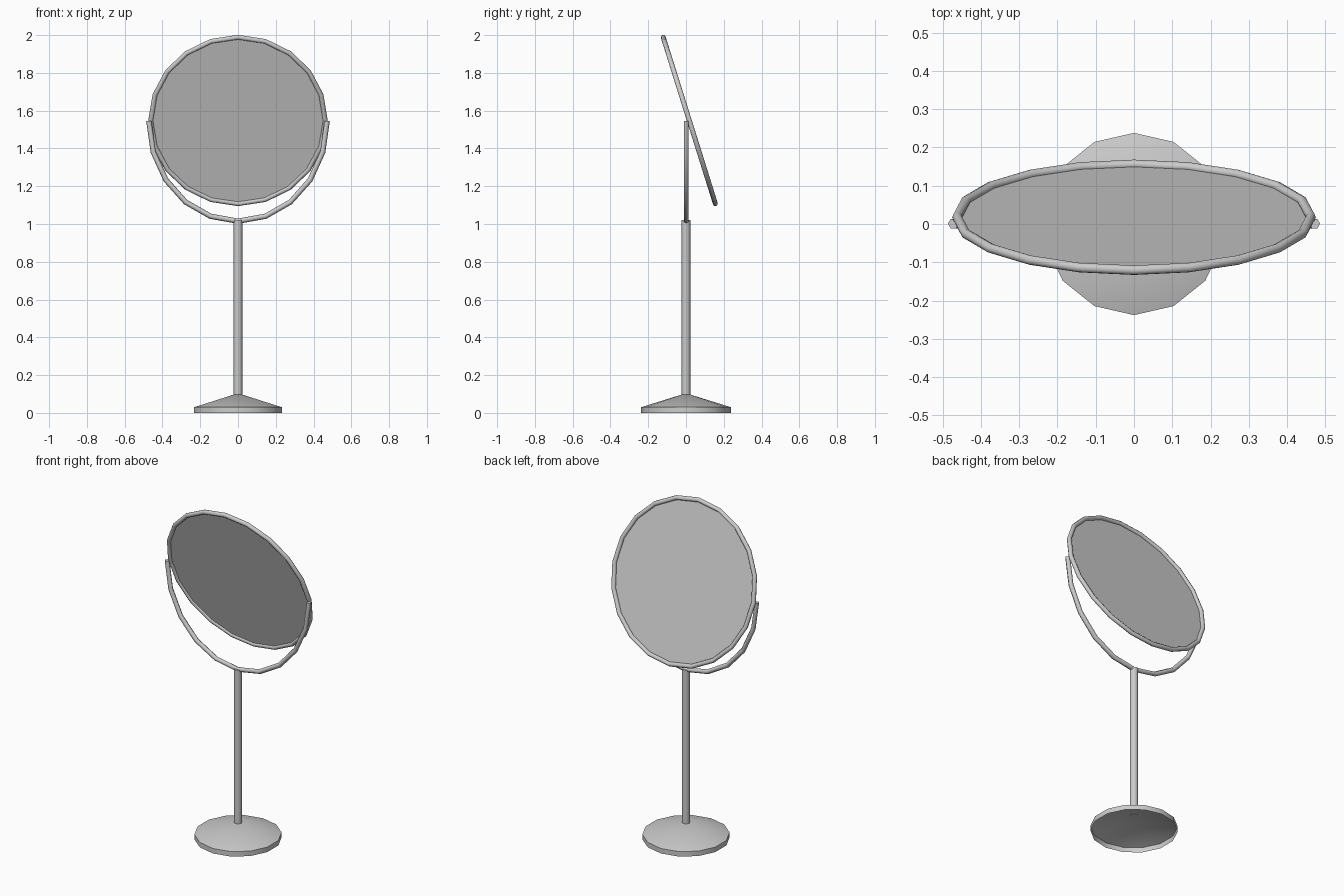
import bpy, bmesh
from math import sin, cos, pi, radians

if "Cube" in bpy.data.objects:
    bpy.data.objects.remove(bpy.data.objects["Cube"])


def finish(name, bm, angle=40):
    bmesh.ops.recalc_face_normals(bm, faces=bm.faces)
    me = bpy.data.meshes.new(name)
    bm.to_mesh(me)
    bm.free()
    ob = bpy.data.objects.new(name, me)
    bpy.context.collection.objects.link(ob)
    bpy.ops.object.select_all(action='DESELECT')
    ob.select_set(True)
    bpy.context.view_layer.objects.active = ob
    bpy.ops.object.shade_smooth_by_angle(angle=radians(angle))
    return ob


def arc_tube(name, rx, rz, start, end, segs, r, sides, closed):
    """Tube swept along an elliptical arc in the XZ plane."""
    bm = bmesh.new()
    rings = []
    for i in range(segs if closed else segs + 1):
        a = start + (end - start) * i / segs
        rings.append([bm.verts.new(((rx + r * cos(t)) * sin(a), r * sin(t),
                                    (rz + r * cos(t)) * cos(a)))
                      for t in (2 * pi * k / sides for k in range(sides))])
    pairs = list(zip(rings, rings[1:] + rings[:1]))
    for p, q in pairs if closed else pairs[:-1]:
        for k in range(sides):
            n = (k + 1) % sides
            bm.faces.new((p[k], p[n], q[n], q[k]))
    if not closed:
        bm.faces.new(rings[0])
        bm.faces.new(rings[-1])
    return finish(name, bm, 65)


# Base: hollow 14-sided cone with a short rim, open underneath
bm = bmesh.new()
N, R = 14, 0.238
low, high = ([bm.verts.new((R * sin(2 * pi * i / N), R * cos(2 * pi * i / N), z))
              for i in range(N)] for z in (0, 0.03))
tip = bm.verts.new((0, 0, 0.104))
for i in range(N):
    j = (i + 1) % N
    bm.faces.new((low[i], low[j], high[j], high[i]))
    bm.faces.new((high[i], high[j], tip))
finish("base", bm)

# Pole
bm = bmesh.new()
bmesh.ops.create_cone(bm, cap_ends=True, segments=8, radius1=0.023, radius2=0.023, depth=0.925)
bmesh.ops.translate(bm, verts=bm.verts, vec=(0, 0, 0.5575))
finish("pole", bm, 50)

# Fork holding the mirror
fork = arc_tube("fork", 0.472, 0.53, pi / 2, 3 * pi / 2, 10, 0.014, 6, False)
fork.location = (0, 0.001, 1.545)

# Tilted frame and mirror disc
tilt, centre = radians(17.4), (0, 0.0175, 1.548)
frame = arc_tube("mirror_frame", 0.462, 0.462, 0, 2 * pi, 20, 0.013, 8, True)
bm = bmesh.new()
bm.faces.new([bm.verts.new((0.458 * sin(2 * pi * i / 20), -0.003, 0.458 * cos(2 * pi * i / 20)))
              for i in range(20)])
glass = finish("mirror_glass", bm)
for ob in (frame, glass):
    ob.rotation_euler.x = tilt
    ob.location = centre
